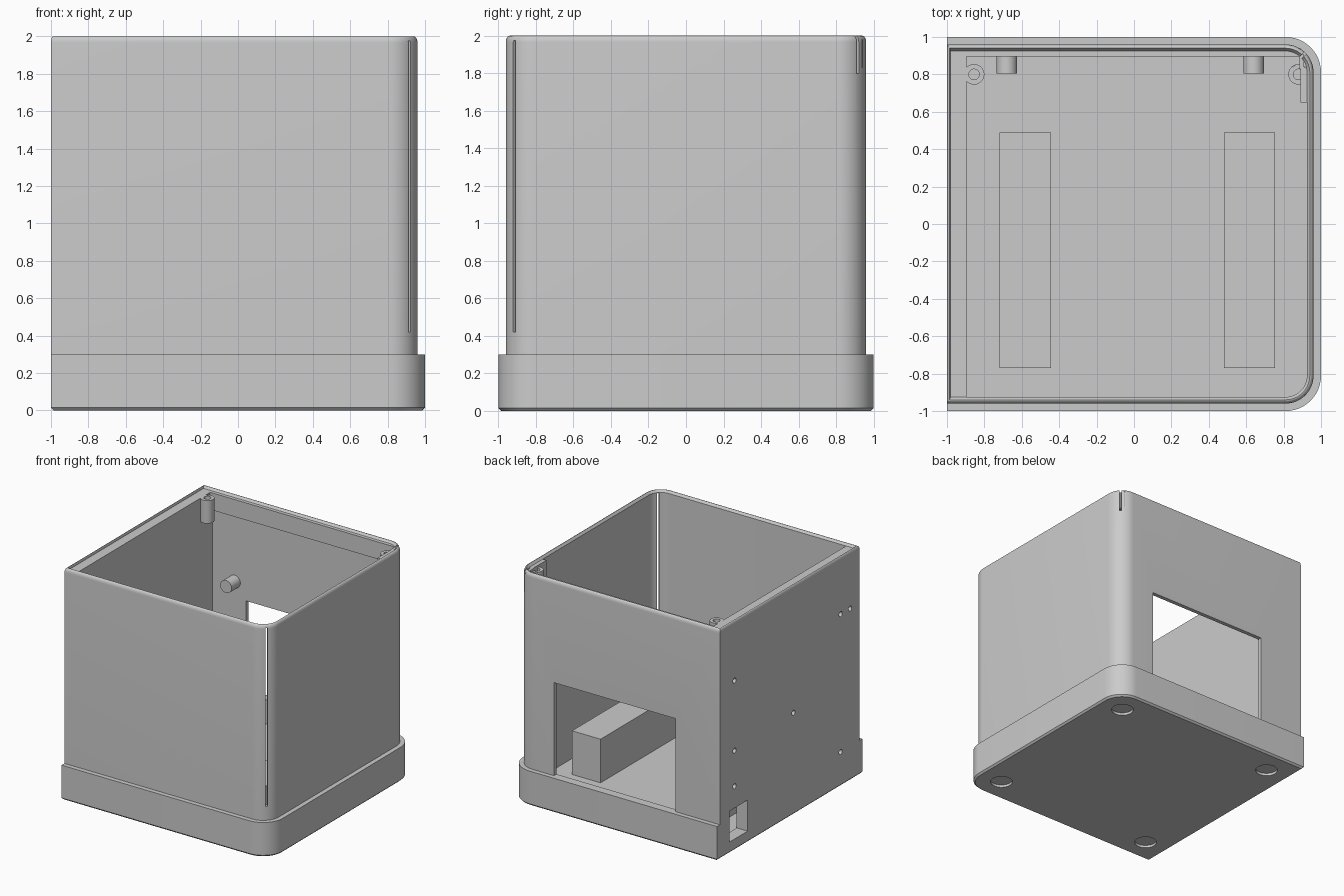
import bpy, bmesh, math
from mathutils import Matrix, Vector

cube = bpy.data.objects.get("Cube")
if cube:
    bpy.data.objects.remove(cube, do_unlink=True)

grey = bpy.data.materials.new("plain grey")
grey.use_nodes = True
COLOR = (0.6, 0.6, 0.6, 1)
grey.diffuse_color = COLOR
grey.node_tree.nodes["Principled BSDF"].inputs["Base Color"].default_value = COLOR

CENTRE = 0.81  # centre of the rounded corners on the +x side


def make(name, bm):
    bmesh.ops.recalc_face_normals(bm, faces=bm.faces)
    mesh = bpy.data.meshes.new(name)
    bm.to_mesh(mesh)
    bm.free()
    mesh.materials.append(grey)
    ob = bpy.data.objects.new(name, mesh)
    bpy.context.collection.objects.link(ob)
    return ob


def add_box(bm, x, y, z, turn=0):
    size = Vector((x[1] - x[0], y[1] - y[0], z[1] - z[0]))
    mid = Vector((sum(x), sum(y), sum(z))) / 2
    m = Matrix.Translation(mid) @ Matrix.Rotation(turn, 4, 'Z') @ Matrix.Diagonal((*size, 1))
    bmesh.ops.create_cube(bm, size=1, matrix=m)


def add_rod(bm, mid, radius, length, axis='Z'):
    turn = {'X': Matrix.Rotation(math.pi / 2, 4, 'Y'),
            'Y': Matrix.Rotation(math.pi / 2, 4, 'X'), 'Z': Matrix()}[axis]
    bmesh.ops.create_cone(bm, cap_ends=True, segments=32, radius1=radius, radius2=radius,
                          depth=length, matrix=Matrix.Translation(mid) @ turn)


def box(name, x, y, z):
    bm = bmesh.new()
    add_box(bm, x, y, z)
    return make(name, bm)


def rod(name, mid, radius, length, axis='Z'):
    bm = bmesh.new()
    add_rod(bm, mid, radius, length, axis)
    return make(name, bm)


def ring(bm, left, reach, z, steps=12):
    """Outline with square corners at -x and rounded corners at +x."""
    r = reach - CENTRE
    pts = [(left, -reach)]
    for start, side in ((-math.pi / 2, -1), (0, 1)):
        for i in range(steps + 1):
            a = start + math.pi / 2 * i / steps
            pts.append((CENTRE + r * math.cos(a), side * CENTRE + r * math.sin(a)))
    pts.append((left, reach))
    return [bm.verts.new((px, py, z)) for px, py in pts]


def loft(name, sections, closed):
    bm = bmesh.new()
    rings = [ring(bm, *s) for s in sections]
    pairs = list(zip(rings, rings[1:]))
    if closed:
        pairs.append((rings[-1], rings[0]))
    else:
        bm.faces.new(rings[0])
        bm.faces.new(rings[-1])
    for a, b in pairs:
        for i in range(len(a)):
            j = (i + 1) % len(a)
            bm.faces.new((a[i], a[j], b[j], b[i]))
    return make(name, bm)


# Base tray with a chamfered underside
base = loft("base_tray", [(-0.985, 0.985, 0), (-1, 1, 0.015), (-1, 1, 0.3),
                          (-0.98, 0.925, 0.3), (-0.98, 0.925, 0.09)], False)

# Thin upright shell with a rounded rim
rim = []
for k in range(7):
    a = math.pi / 2 * k / 6
    inset = 0.02 * (1 - math.cos(a))
    rim.append((-1 + inset * 0.7, 0.96 - inset, 1.965 + 0.035 * math.sin(a)))
shell = loft("shell", [(-1, 0.96, 0.3)] + rim +
             [(-0.98, 0.925, 1.98), (-0.98, 0.925, 0.3)], True)

# Thick left panel and rim ledges
panel = box("side_panel", (-0.985, -0.895), (-0.93, 0.93), (0.08, 1.98))
box("back_ledge", (-0.9, 0.89), (0.895, 0.94), (1.83, 1.98))
box("corner_ledge", (0.89, 0.94), (0.65, 0.84), (1.83, 1.98))
box("corner_ledge_end", (0.885, 0.91), (0.83, 0.905), (1.83, 1.98))

# Screw posts under the rim
left_post = rod("screw_post_left", (-0.855, 0.8, 1.88), 0.055, 0.2)
right_post = rod("screw_post_right", (0.88, 0.8, 1.86), 0.055, 0.2)

# Pegs on the back wall and beams on the floor
for side, x in (("left", 0.64), ("right", -0.68)):
    rod("peg_" + side, (x, 0.87, 1.25), 0.055, 0.13, 'Y')
for side, x in (("left", 0.48), ("right", -0.72)):
    box("floor_beam_" + side, (x, x + 0.275), (-0.77, 0.49), (0.08, 0.47))

# Cutters: window, panel groove, side port, corner slits, holes and foot recesses
cut = bmesh.new()
add_box(cut, (-0.57, 0.6), (0.9, 0.99), (0.3, 1.11))
add_box(cut, (-0.58, 0.55), (0.967, 0.983), (0.25, 0.299))
add_box(cut, (-1.1, -0.8), (0.58, 0.83), (0.1, 0.37))
add_box(cut, (0.82, 1.0), (-0.917, -0.901), (0.42, 1.975), -math.pi / 4)
add_box(cut, (0.82, 1.0), (0.901, 0.917), (1.8, 2.1), math.pi / 4)
for y, z in ((0.76, 1.48), (0.76, 0.87), (0.76, 0.56), (-0.05, 0.89),
             (-0.7, 1.5), (-0.83, 1.5), (-0.7, 0.3)):
    add_rod(cut, (-1, y, z), 0.022, 0.12, 'X')
for x in (-0.78, 0.78):
    for y in (-0.78, 0.78):
        add_rod(cut, (x, y, 0), 0.09, 0.045)
for x in (-0.855, 0.88):
    add_rod(cut, (x, 0.8, 1.98), 0.028, 0.2)
cutter = make("cutter", cut)
cutter.hide_render = True

for ob in (base, shell, panel, left_post, right_post):
    mod = ob.modifiers.new("cutouts", 'BOOLEAN')
    mod.operation = 'DIFFERENCE'
    mod.solver = 'EXACT'
    mod.object = cutter
    bpy.context.view_layer.objects.active = ob
    bpy.ops.object.modifier_apply(modifier=mod.name)
bpy.data.objects.remove(cutter, do_unlink=True)

# Smooth curved faces, keep edges sharp
bpy.ops.object.select_all(action='DESELECT')
for ob in bpy.context.collection.objects:
    if ob.type == 'MESH':
        ob.select_set(True)
        bpy.context.view_layer.objects.active = ob
bpy.ops.object.shade_smooth_by_angle(angle=math.radians(30))
